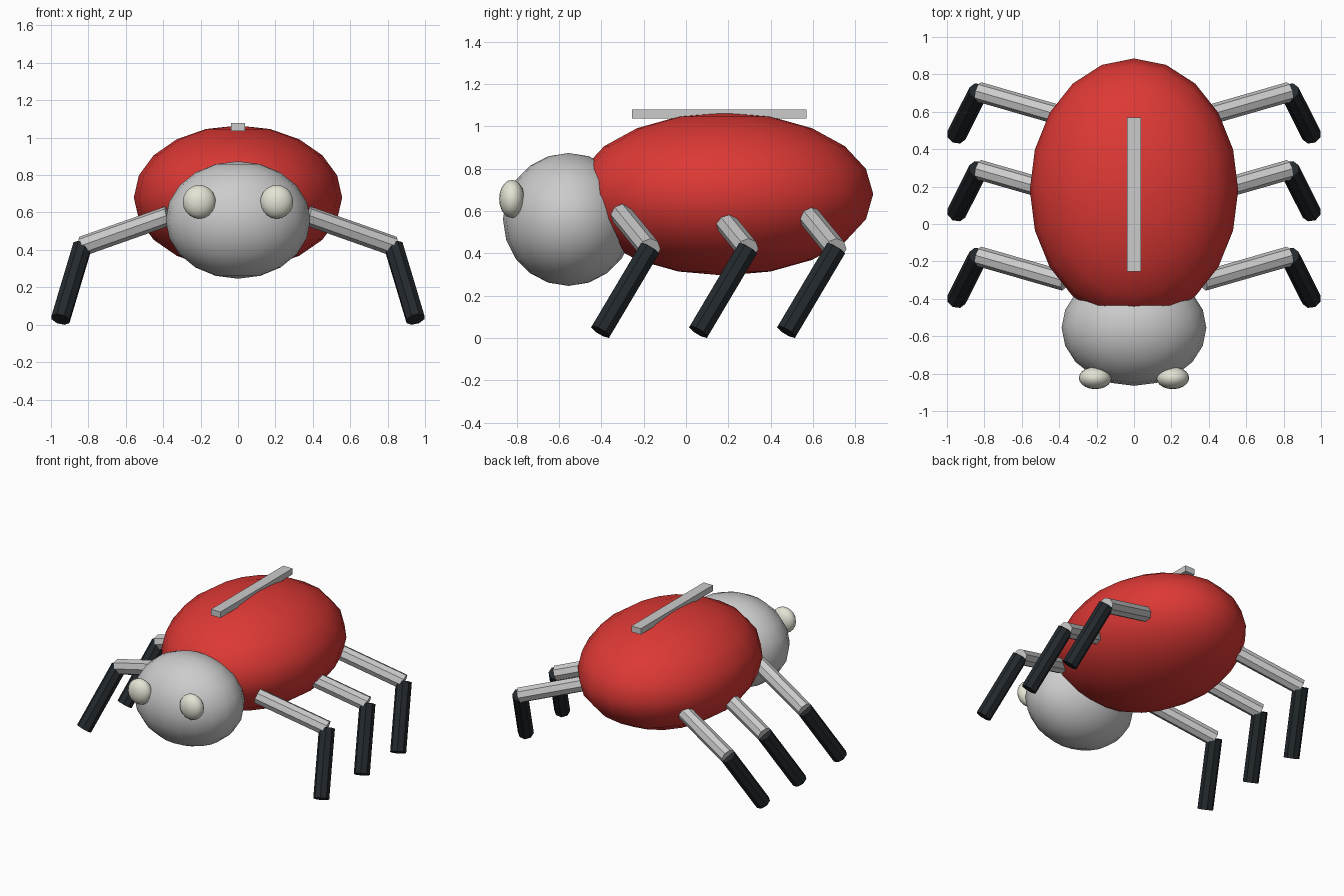
import bpy
from mathutils import Vector

if "Cube" in bpy.data.objects:
    bpy.data.objects.remove(bpy.data.objects["Cube"])


def material(name, rgb):
    mat = bpy.data.materials.new(name)
    mat.diffuse_color = (*rgb, 1)
    mat.use_nodes = True
    mat.node_tree.nodes["Principled BSDF"].inputs["Base Color"].default_value = mat.diffuse_color
    return mat


red = material("red_shell", (0.72, 0.04, 0.035))
black = material("black_rubber", (0.017, 0.022, 0.027))
ivory = material("ivory", (0.78, 0.77, 0.66))


def finish(name, mat):
    obj = bpy.context.object
    obj.name = name
    if mat:
        obj.data.materials.append(mat)
    return obj


def ellipsoid(name, centre, radii, mat=None, segments=20, rings=10):
    bpy.ops.mesh.primitive_uv_sphere_add(segments=segments, ring_count=rings, radius=1, location=centre)
    obj = finish(name, mat)
    obj.scale = radii
    bpy.ops.object.transform_apply(location=False, rotation=False, scale=True)
    bpy.ops.object.shade_smooth()
    return obj


def rod(name, start, end, radius, mat=None):
    start, end = Vector(start), Vector(end)
    axis = end - start
    bpy.ops.mesh.primitive_cylinder_add(vertices=8, radius=radius, depth=axis.length,
                                        location=(start + end) / 2)
    obj = finish(name, mat)
    obj.rotation_euler = axis.to_track_quat('Z', 'Y').to_euler()
    return obj


# Body and head
ellipsoid("body", (0, 0.182, 0.68), (0.557, 0.703, 0.385), red)
ellipsoid("head", (0, -0.555, 0.56), (0.387, 0.31, 0.314))

# Bar along the back
bpy.ops.mesh.primitive_cube_add(size=1, location=(0, 0.158, 1.058))
bar = finish("back_bar", None)
bar.scale = (0.075, 0.825, 0.043)

# Eyes and legs on both sides
for side, s in (("left", -1), ("right", 1)):
    ellipsoid(side + "_eye", (s * 0.207, -0.823, 0.657), (0.088, 0.06, 0.09), ivory)
    for row, dy in (("front", 0), ("middle", 0.463), ("rear", 0.879)):
        hip = (s * 0.37, -0.305 + dy, 0.583)
        knee = (s * 0.832, -0.172 + dy, 0.42)
        foot = (s * 0.949, -0.404 + dy, 0.029)
        rod(f"{row}_{side}_upper_leg", hip, knee, 0.053)
        rod(f"{row}_{side}_lower_leg", knee, foot, 0.053, black)
